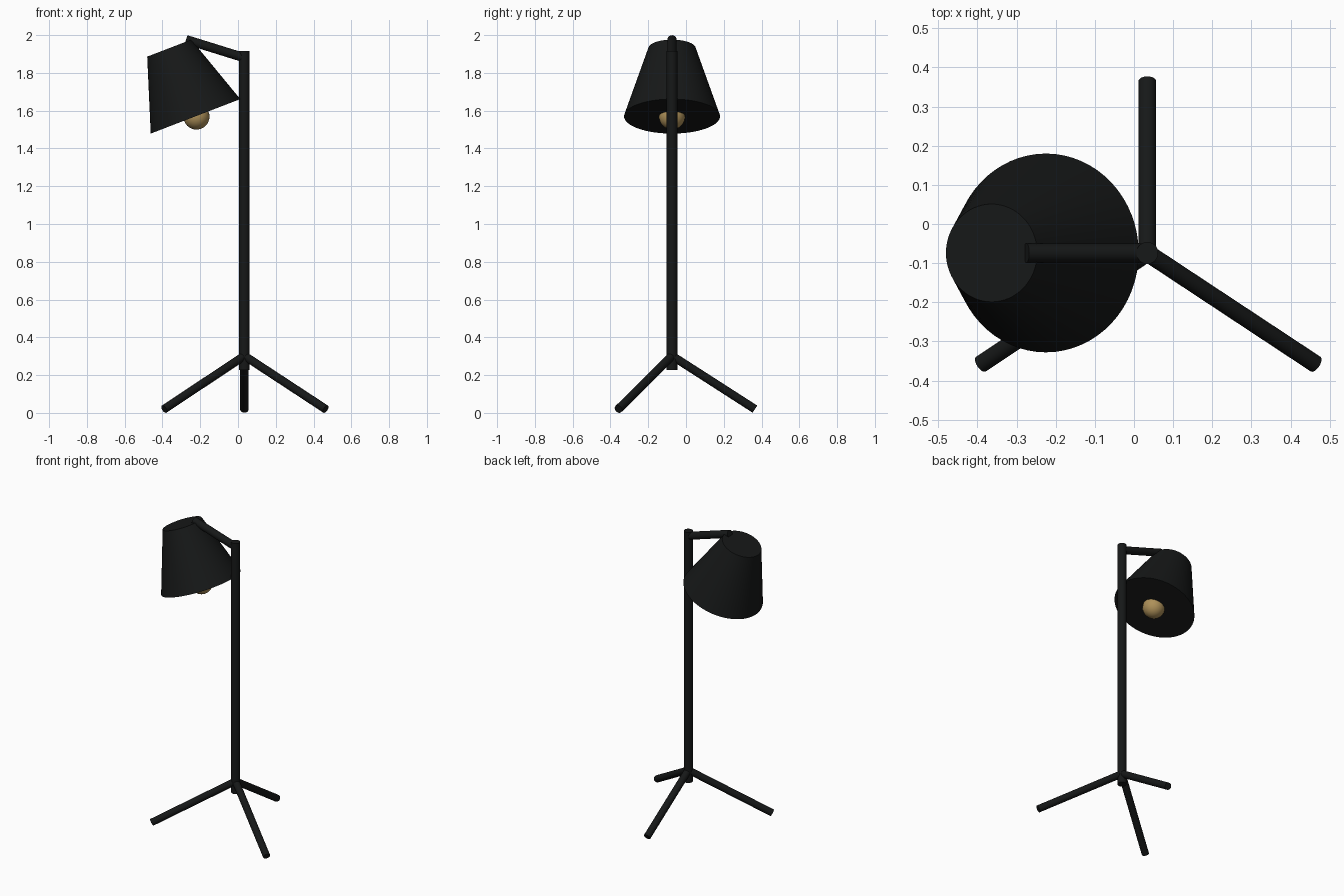
import bpy
from math import radians
from mathutils import Vector

if "Cube" in bpy.data.objects:
    bpy.data.objects.remove(bpy.data.objects["Cube"])


def material(name, rgb):
    m = bpy.data.materials.new(name)
    m.diffuse_color = (*rgb, 1)
    m.use_nodes = True
    m.node_tree.nodes["Principled BSDF"].inputs["Base Color"].default_value = m.diffuse_color
    return m


black = material("black_metal", (0.008, 0.009, 0.009))
warm = material("warm_glass", (0.42, 0.28, 0.10))


def finish(name, mat):
    ob = bpy.context.object
    ob.name = name
    ob.data.materials.append(mat)
    bpy.ops.object.shade_smooth_by_angle(angle=radians(35))
    return ob


def tapered_rod(name, start, end, r1, r2=None, sides=32):
    """Capped round bar or cone between two points."""
    a, b = Vector(start), Vector(end)
    d = b - a
    bpy.ops.mesh.primitive_cone_add(
        vertices=sides, radius1=r1, radius2=r1 if r2 is None else r2,
        depth=d.length, location=(a + b) / 2,
        rotation=d.to_track_quat('Z', 'Y').to_euler())
    return finish(name, black)


PX, PY = 0.034, -0.074  # pole axis

# Upright pole
tapered_rod("pole", (PX, PY, 0.228), (PX, PY, 1.915), 0.028)

# Tripod legs
feet = {"back_leg": (PX, 0.365), "right_leg": (PX + 0.43, -0.358),
        "left_leg": (PX - 0.425, -0.358)}
for name, (x, y) in feet.items():
    tapered_rod(name, (PX, PY, 0.302), (x, y, 0.02), 0.0225)

# Arm sloping up from the pole to the shade
tapered_rod("arm", (PX, PY, 1.88), (-0.275, PY, 1.976), 0.0245)

# Tilted conical shade, closed underneath
tapered_rod("shade", (-0.225, PY, 1.57), (-0.364, PY, 1.931), 0.254, 0.125, 64)

# Bulb half sunk into the underside of the shade
bpy.ops.mesh.primitive_uv_sphere_add(segments=32, ring_count=16, radius=0.069,
                                     location=(-0.22, PY, 1.569))
finish("bulb", warm)
